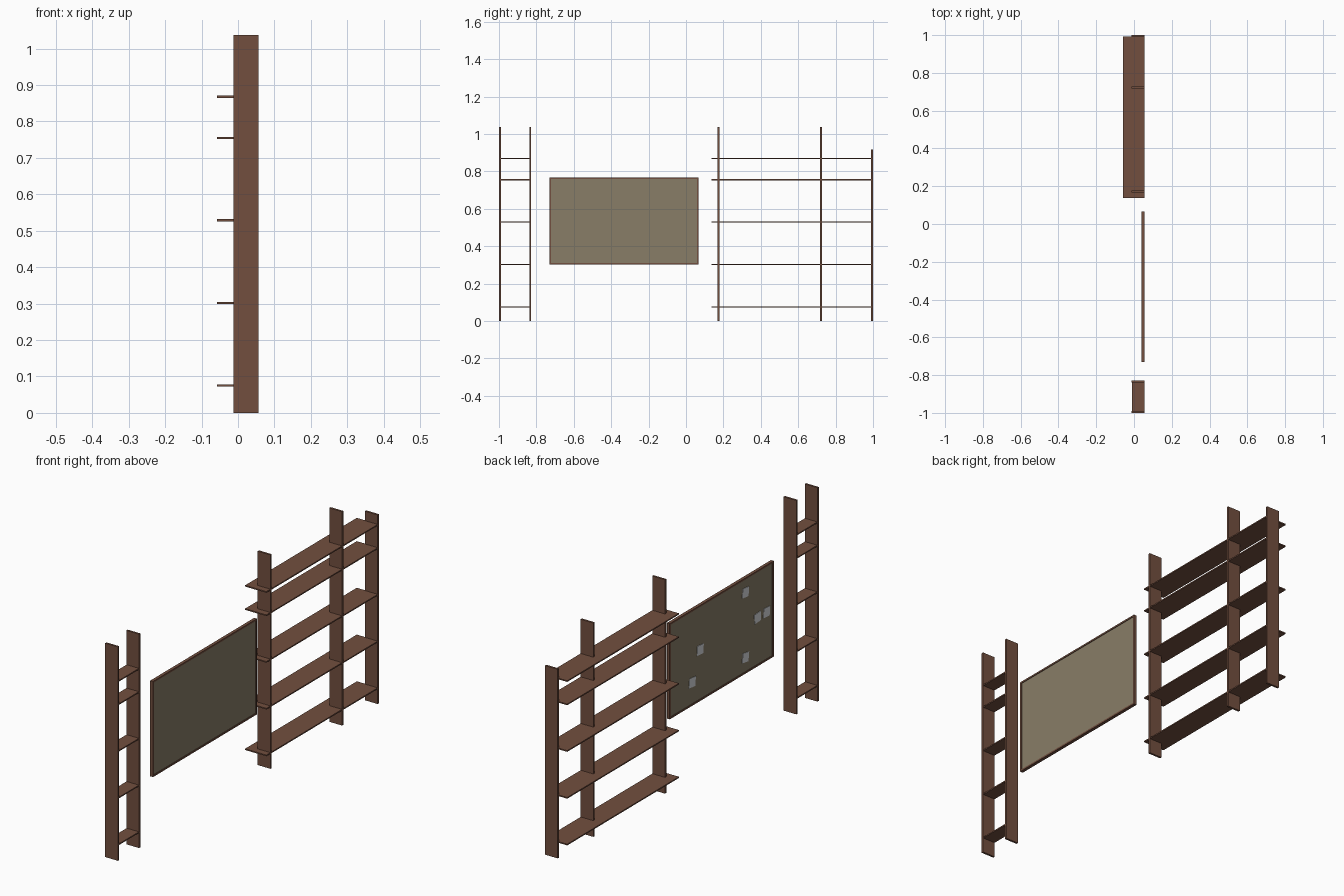
import bpy
import math

if "Cube" in bpy.data.objects:
    bpy.data.objects.remove(bpy.data.objects["Cube"])


def material(name, srgb):
    m = bpy.data.materials.new(name)
    m.diffuse_color = [(c / 255 / 12.92 if c < 10 else ((c / 255 + 0.055) / 1.055) ** 2.4)
                       for c in srgb] + [1]
    m.use_nodes = True
    m.node_tree.nodes["Principled BSDF"].inputs["Base Color"].default_value = m.diffuse_color
    return m


WOOD = material("brown wood", (114, 79, 63))
BOARD = material("olive board", (136, 125, 103))
PAPER = material("light paper", (215, 216, 220))


def box(name, x, y, z, mat, tilt=0):
    """Box spanning the given (min, max) ranges."""
    bpy.ops.mesh.primitive_cube_add(size=1, location=[(a + b) / 2 for a, b in (x, y, z)])
    o = bpy.context.object
    o.name = name
    o.scale = [b - a for a, b in (x, y, z)]
    o.rotation_euler.x = math.radians(tilt)
    o.data.materials.append(mat)
    return o


POST_X = (-0.012, 0.056)
SHELF_X = (-0.058, 0.056)
SHELF_Z = (0.0755, 0.302, 0.529, 0.755, 0.868)

# Upright posts: (centre y, height)
for y, h in ((-0.995, 1.037), (-0.833, 1.037), (0.173, 1.037), (0.722, 1.037), (0.995, 0.917)):
    box("post", POST_X, (y - 0.005, y + 0.005), (0, h), WOOD)

# Narrow ladder shelves and wide shelves
for z in SHELF_Z:
    zr = (z - 0.003, z + 0.003)
    box("narrow_shelf", (POST_X[0] + 0.001, POST_X[1] - 0.001), (-0.99, -0.838), zr, WOOD)
    box("wide_shelf", SHELF_X, (0.137, 0.993), zr, WOOD)

# Pin board with frame
Y0, Y1, Z0, Z1, F = -0.731, 0.066, 0.303, 0.767, 0.008
FX = (0.041, 0.056)
box("pin_board", (0.044, 0.053), (Y0 + F, Y1 - F), (Z0 + F, Z1 - F), BOARD)
for z in (Z0, Z1 - F):
    box("frame_rail", FX, (Y0, Y1), (z, z + F), WOOD)
for y in (Y0, Y1 - F):
    box("frame_stile", FX, (y, y + F), (Z0 + F, Z1 - F), WOOD)

# Notes pinned to the left face of the board: (y, z, tilt)
for y, z, t in ((-0.518, 0.695, 6), (-0.61, 0.538, -4), (-0.679, 0.538, 4),
                (-0.171, 0.55, 5), (-0.518, 0.38, 8), (-0.11, 0.415, 7)):
    box("note", (0.042, 0.0445), (y - 0.024, y + 0.024), (z - 0.023, z + 0.023), PAPER, t)
